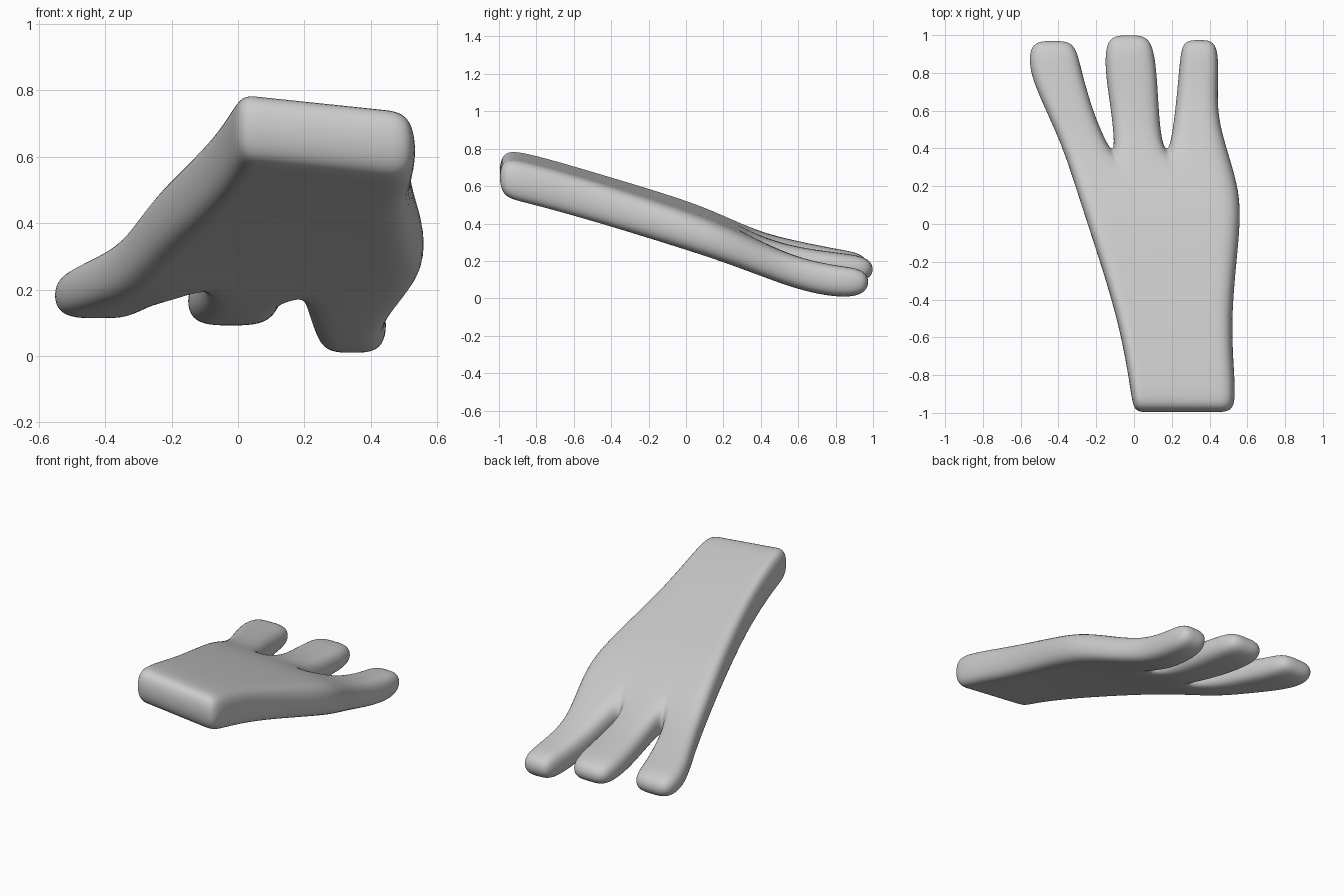
import bpy, bmesh

if "Cube" in bpy.data.objects:
    bpy.data.objects.remove(bpy.data.objects["Cube"])

bm = bmesh.new()


def station(columns, half):
    """Top and bottom vertex rows for (x, y, z) centre points."""
    return [[bm.verts.new((x, y, z + s * half)) for x, y, z in columns] for s in (1, -1)]


def skin(a, b, sides=True):
    """Join two stations with top, bottom and side quads."""
    n = len(a[0])
    for i in range(n - 1):
        bm.faces.new((a[0][i], a[0][i + 1], b[0][i + 1], b[0][i]))
        bm.faces.new((a[1][i + 1], a[1][i], b[1][i], b[1][i + 1]))
    bm.faces.new((a[0][0], b[0][0], b[1][0], a[1][0]))
    bm.faces.new((b[0][-1], a[0][-1], a[1][-1], b[1][-1]))


def cap(row):
    for i in range(len(row[0]) - 1):
        bm.faces.new((row[0][i], row[0][i + 1], row[1][i + 1], row[1][i]))


# Column positions across the hand: three per finger, narrow webs between
knuckles = [-0.38, -0.255, -0.13, -0.105, 0.02, 0.155, 0.185, 0.33, 0.495]
frac = [(k - knuckles[0]) / (knuckles[-1] - knuckles[0]) for k in knuckles]

# Wrist to knuckles: y, left x, right x, left z, right z, half thickness
palm = [
    (-1.00, -0.005, 0.53, 0.690, 0.640, 0.105),
    (-0.88, -0.02, 0.545, 0.685, 0.620, 0.110),
    (-0.50, -0.085, 0.51, 0.575, 0.515, 0.108),
    (0.00, -0.25, 0.575, 0.430, 0.355, 0.105),
    (0.20, -0.315, 0.56, 0.350, 0.285, 0.100),
    (0.40, -0.38, 0.495, 0.270, 0.200, 0.090),
]
rows = []
for y, xl, xr, zl, zr, h in palm:
    rows.append(station([(xl + (xr - xl) * f, y, zl + (zr - zl) * f) for f in frac], h))
cap(rows[0])
for a, b in zip(rows, rows[1:]):
    skin(a, b)

# Fingers: y, left x, right x, centre z, half thickness
fingers = [
    [(0.60, -0.47, -0.215, 0.225, 0.080), (0.82, -0.57, -0.275, 0.185, 0.075),
     (0.975, -0.55, -0.31, 0.175, 0.062)],
    [(0.60, -0.125, 0.135, 0.190, 0.080), (0.84, -0.165, 0.125, 0.165, 0.076),
     (1.005, -0.145, 0.09, 0.155, 0.062)],
    [(0.60, 0.215, 0.44, 0.130, 0.085), (0.82, 0.235, 0.455, 0.085, 0.085),
     (0.98, 0.25, 0.44, 0.088, 0.068)],
]
base = rows[-1]
for n, rings in enumerate(fingers):
    prev = [r[3 * n:3 * n + 3] for r in base]
    for y, xl, xr, z, h in rings:
        ring = station([(x, y, z) for x in (xl, (xl + xr) / 2, xr)], h)
        skin(prev, ring)
        prev = ring
    cap(prev)

# Webs between the fingers
for i in (2, 5):
    cap([r[i:i + 2] for r in base])

bmesh.ops.recalc_face_normals(bm, faces=bm.faces)
for f in bm.faces:
    f.smooth = True
mesh = bpy.data.meshes.new("hand")
bm.to_mesh(mesh)
bm.free()
hand = bpy.data.objects.new("three_fingered_hand", mesh)
bpy.context.collection.objects.link(hand)
sub = hand.modifiers.new("smooth", 'SUBSURF')
sub.levels = sub.render_levels = 3
